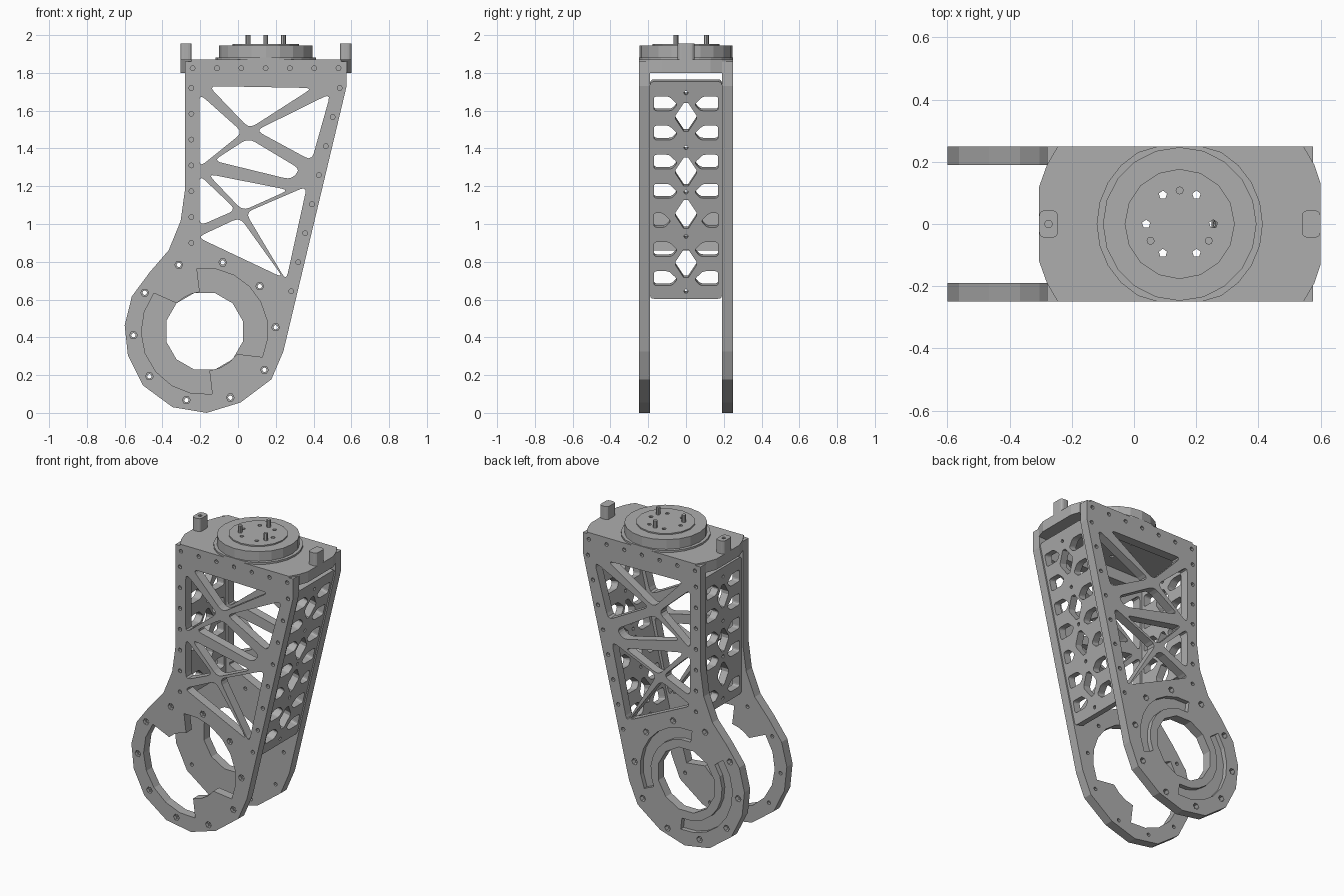
import bpy, bmesh, math
from mathutils import Matrix, Vector

if "Cube" in bpy.data.objects:
    bpy.data.objects.remove(bpy.data.objects["Cube"])

grey = bpy.data.materials.new("machined_grey")
grey.diffuse_color = (0.42, 0.42, 0.42, 1)
grey.use_nodes = True
grey.node_tree.nodes["Principled BSDF"].inputs["Base Color"].default_value = grey.diffuse_color

X, Y, Z = Vector((1, 0, 0)), Vector((0, 1, 0)), Vector((0, 0, 1))


def solid(name, loops, thick, origin, u=X, v=Y):
    """Fill 2D loops (first outline, then holes) and extrude around origin."""
    cu = bpy.data.curves.new(name, 'CURVE')
    cu.dimensions, cu.fill_mode, cu.extrude = '2D', 'BOTH', thick / 2
    for loop in loops:
        sp = cu.splines.new('POLY')
        sp.points.add(len(loop) - 1)
        for p, (a, b) in zip(sp.points, loop):
            p.co = (a, b, 0, 1)
        sp.use_cyclic_u = True
    tmp = bpy.data.objects.new("tmp", cu)
    bpy.context.collection.objects.link(tmp)
    dg = bpy.context.evaluated_depsgraph_get()
    me = bpy.data.meshes.new_from_object(tmp.evaluated_get(dg))
    bpy.data.objects.remove(tmp)
    w = u.cross(v).normalized()
    m = Matrix((u, v, w)).transposed().to_4x4()
    m.translation = origin
    me.transform(m)
    bm = bmesh.new()
    bm.from_mesh(me)
    bmesh.ops.remove_doubles(bm, verts=bm.verts, dist=1e-5)
    bmesh.ops.recalc_face_normals(bm, faces=bm.faces)
    for f in bm.faces:
        f.smooth = False
    bm.to_mesh(me)
    bm.free()
    me.materials.clear()
    me.materials.append(grey)
    ob = bpy.data.objects.new(name, me)
    bpy.context.collection.objects.link(ob)
    return ob


def cut(ob, cutter):
    """Apply a boolean difference and drop the cutter."""
    md = ob.modifiers.new("pocket", 'BOOLEAN')
    md.object, md.operation, md.solver = cutter, 'DIFFERENCE', 'EXACT'
    cutter.hide_render = True
    dg = bpy.context.evaluated_depsgraph_get()
    me = bpy.data.meshes.new_from_object(ob.evaluated_get(dg))
    ob.modifiers.clear()
    ob.data = me
    bpy.data.objects.remove(cutter)


def arc(c, r, a0, a1, n):
    return [(c[0] + r * math.cos(math.radians(a0 + (a1 - a0) * i / n)),
             c[1] + r * math.sin(math.radians(a0 + (a1 - a0) * i / n))) for i in range(n + 1)]


def ring(c, r, n, a0=0):
    return arc(c, r, a0, a0 + 360, n)[:-1]


def rounded(pts, d):
    """Soften every corner with a three-point curve."""
    out = []
    for i, p in enumerate(pts):
        p = Vector(p)
        a, b = Vector(pts[i - 1]) - p, Vector(pts[(i + 1) % len(pts)]) - p
        a *= min(d / a.length, 0.4)
        b *= min(d / b.length, 0.4)
        for t in (0, 0.33, 0.67, 1):
            q = p + a * (1 - t) ** 2 + b * t ** 2
            out.append((q.x, q.y))
    return out


# ---- side plates: outline, truss windows and screw holes ----
C = (-0.177, 0.432)
outline = [(-0.28, 1.86), (0.575, 1.86), (0.575, 1.73), (0.24, 0.325), (0.177, 0.178), (0.013, 0.055),
           (-0.166, 0), (-0.346, 0.03), (-0.504, 0.146), (-0.583, 0.305), (-0.6, 0.464),
           (-0.562, 0.617), (-0.467, 0.745), (-0.367, 0.861), (-0.304, 1.015), (-0.28, 1.185)]
truss = [[(-0.155, 1.73), (0.395, 1.72), (0.06, 1.505)],
         [(-0.205, 1.69), (0.025, 1.485), (-0.205, 1.3)],
         [(0.49, 1.69), (0.39, 1.335), (0.095, 1.495)],
         [(-0.13, 1.335), (0.055, 1.455), (0.33, 1.29), (0.28, 1.235)],
         [(-0.205, 1.26), (-0.01, 1.075), (-0.205, 0.99)],
         [(-0.16, 1.265), (0.27, 1.18), (0.025, 1.07)],
         [(0.365, 1.2), (0.255, 0.7), (0.04, 1.06)],
         [(-0.215, 0.93), (0.01, 1.035), (0.24, 0.715)]]
windows = [rounded(t, 0.04) for t in truss]
screws = [(-0.247, 0.9 + 0.1367 * i) for i in range(7)]
screws += [(0.282 + 0.0366 * i, 0.644 + 0.1537 * i) for i in range(8)]
screws += [(-0.24 + 0.1287 * i, 1.825) for i in range(7)]
bolts = ring(C, 0.377, 10, 3.2)
holes = windows + [ring(s, 0.013, 8) for s in screws] + [ring(b, 0.012, 8) for b in bolts]

# front bearing opening has two inward tabs, back one is a plain round hole
tabbed = (arc(C, 0.335, 97, -24, 7) + arc(C, 0.21, -35, -83, 3)
          + arc(C, 0.335, -83, -217, 7) + arc(C, 0.21, -225, -263, 3))
front = solid("front_side_plate", [outline, tabbed] + holes, 0.06, (0, -0.22, 0), X, Z)
back = solid("back_side_plate", [outline, ring(C, 0.21, 12, 15)] + holes, 0.06, (0, 0.22, 0), X, Z)

# hexagonal bolt pockets on both outer faces, curved grooves on the back face
hexes = [ring(b, 0.021, 6) for b in bolts]
cut(front, solid("cutter", hexes, 0.04, (0, -0.25, 0), X, Z))
grooves = [arc(C, 0.335, a, b, 8) + arc(C, 0.26, b, a, 8) for a, b in ((97, -24), (277, 143))]
cut(back, solid("cutter", hexes + grooves, 0.06, (0, 0.25, 0), X, Z))


# ---- end panels with pentagon and diamond cut-outs ----
def panel(name, z0, z1, rows, diamonds, pins, origin, v):
    loops = [rounded([(-0.19, z0), (0.19, z0), (0.19, z1), (-0.19, z1)], 0.02)]
    for z in rows:
        tip = 0.08 if abs(z - 1.028) < 0.01 else 0.045
        for s in (-1, 1):
            loops.append(rounded([(s * 0.17, z + 0.038), (s * (tip + 0.045), z + 0.038), (s * tip, z - 0.005),
                                  (s * (tip + 0.03), z - 0.038), (s * 0.17, z - 0.038)], 0.015))
    for z in diamonds:
        loops.append([(0.012, z + 0.075), (0.055, z + 0.01), (0.055, z - 0.01), (0.012, z - 0.075),
                      (-0.012, z - 0.075), (-0.055, z - 0.01), (-0.055, z + 0.01), (-0.012, z + 0.075)])
    loops += [ring((0, z), 0.011, 8) for z in pins]
    solid(name, loops, 0.05, origin, Y, v)


panel("sloped_end_panel", 0.61, 1.76, [1.643 - 0.1542 * i for i in range(7)],
      [1.571, 1.282, 1.057, 0.797], [1.70, 1.41, 1.175, 0.94, 0.65],
      (0.163 - 0.035, 0, 0), Vector((0.238, 0, 1)))
panel("upright_end_panel", 0.86, 1.76, [1.643, 1.489, 1.335, 1.18, 0.95],
      [1.571, 1.282, 1.06], [1.70, 1.41, 1.175, 0.9], (-0.245, 0, 0), Z)

# ---- top cap, turntable and pins ----
T = (0.147, 0)
drill = [ring(p, 0.014, 5, 90) for p in ring(T, 0.108, 6)]
end = [(-0.305, 0.12), (-0.28, 0.19)]
end2 = [(0.58, 0.19), (0.6, 0.13)]
flip = lambda pts: [(a, -b) for a, b in reversed(pts)]
body = end + end2
flange = end + [(-0.245, 0.25), (0.545, 0.25)] + end2
solid("cap_body", [body + flip(body)] + drill, 0.06, (0, 0, 1.83))
solid("cap_flange", [flange + flip(flange)] + drill, 0.01, (0, 0, 1.865))
base = [(a, max(-0.25, min(0.25, b))) for a, b in ring(T, 0.267, 24)]
solid("turntable_base", [base] + drill, 0.012, (0, 0, 1.876))
solid("turntable_disc", [ring(T, 0.247, 20)] + drill, 0.063, (0, 0, 1.9135))
solid("turntable_face", [ring(T, 0.177, 16)] + drill, 0.008, (0, 0, 1.949))
for i, p in enumerate(ring(T, 0.108, 3, 90)):
    solid(f"locating_pin_{i + 1}", [ring(p, 0.013, 8)], 0.06, (0, 0, 1.97))

# ---- stop blocks at both ends of the cap ----
for name, x, hole in (("left_stop_block", -0.275, True), ("right_stop_block", 0.57, False)):
    w = 0.03
    loops = [rounded([(x - w, -0.044), (x + w, -0.044), (x + w, 0.044), (x - w, 0.044)], 0.02)]
    if hole:
        loops.append(ring((x, 0), 0.013, 6))
    solid(name, loops, 0.085, (0, 0, 1.9125))
